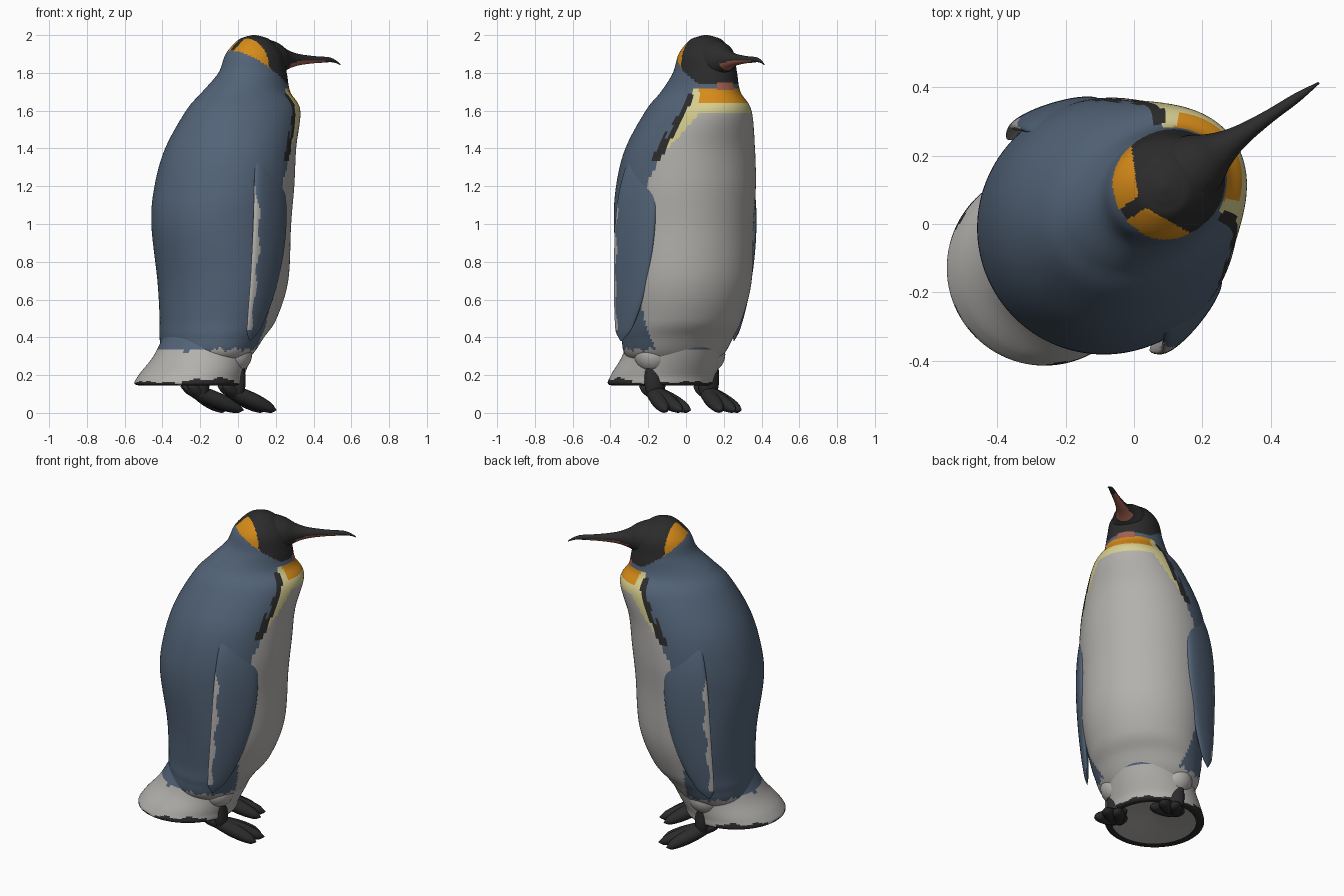
import bpy, bmesh, math
from mathutils import Matrix, Vector

cube = bpy.data.objects.get("Cube")
if cube:
    bpy.data.objects.remove(cube, do_unlink=True)

# Colours
COLOURS = {
    "slate_blue": (0.085, 0.125, 0.185),
    "pale_grey": (0.45, 0.44, 0.42),
    "charcoal": (0.025, 0.025, 0.025),
    "orange": (0.68, 0.26, 0.01),
    "cream": (0.68, 0.62, 0.28),
    "coral": (0.38, 0.12, 0.08),
}
MATERIALS = []
for name, rgb in COLOURS.items():
    material = bpy.data.materials.new(name)
    material.use_nodes = True
    material.diffuse_color = (*rgb, 1)
    shader = material.node_tree.nodes["Principled BSDF"]
    shader.inputs["Base Color"].default_value = (*rgb, 1)
    shader.inputs["Roughness"].default_value = 0.7
    MATERIALS.append(material)
BLUE, GREY, BLACK, ORANGE, CREAM, CORAL = range(len(MATERIALS))

# The bird is modelled facing +x, then turned to its heading
HEADING = Matrix.Rotation(math.radians(34), 4, "Z") @ Matrix.Translation((0, 0.04, 0))


def spline(keys, steps):
    """Catmull-Rom interpolation of equal-length tuples."""
    padded = [keys[0], *keys, keys[-1]]
    out = []
    for i in range(len(keys) - 1):
        for s in range(steps):
            t = s / steps
            out.append([b + t * ((c - a) + t * (2 * a - 5 * b + 4 * c - d)
                                 + t * t * (3 * b - a - 3 * c + d)) / 2
                        for a, b, c, d in zip(*padded[i:i + 4])])
    return out + [list(keys[-1])]


def loft(name, keys, ring, rule, steps=6, segments=32):
    """Skin rings along a path; ring maps a key and an angle to a point."""
    bm = bmesh.new()
    rows = [[bm.verts.new(ring(key, math.tau * i / segments)) for i in range(segments)]
            for key in spline(keys, steps)]
    for low, high in zip(rows, rows[1:]):
        for i in range(segments):
            j = (i + 1) % segments
            bm.faces.new((low[i], low[j], high[j], high[i]))
    bm.faces.new(rows[0][::-1])
    bm.faces.new(rows[-1])
    bmesh.ops.recalc_face_normals(bm, faces=bm.faces)
    for face in bm.faces:
        face.material_index = rule(*face.calc_center_median()) if callable(rule) else rule
        face.smooth = True
    mesh = bpy.data.meshes.new(name)
    bm.to_mesh(mesh)
    bm.free()
    for material in MATERIALS:
        mesh.materials.append(material)
    part = bpy.data.objects.new(name, mesh)
    bpy.context.collection.objects.link(part)
    part.matrix_world = HEADING


def spread(first, last, count):
    """Evenly spaced values including both ends."""
    return [first + (last - first) * i / (count - 1) for i in range(count)]


def ramp(value, start, end, low, high):
    t = min(1, max(0, (value - start) / (end - start)))
    return low + (high - low) * t


def upright(key, angle):
    """Key: height, centre, half depth, half width."""
    z, x, depth, width = key
    return (x + depth * math.cos(angle), width * math.sin(angle), z)


# Body with neck and head
def plumage(x, y, z):
    turn = math.degrees(math.atan2(abs(y), x - ramp(z, 1.2, 1.65, -0.06, 0.08)))
    bib = ramp(z, 0.9, 1.25, 78, 67) - ramp(z, 1.25, 1.65, 0, 22)
    ragged = math.sin(turn * 0.4) + math.sin(turn)
    if 1.705 < z < 1.75 and turn < 13:
        return CORAL
    if z > max(1.74, 1.91 - 0.67 * x):
        ear = abs(y) > 0.02 and x < 0.045 + abs(y) / 2
        return ORANGE if ear else BLACK
    if turn < bib and z < 1.715:
        if z > 1.64 and turn < 36:
            return ORANGE
        edge = z > 1.38 and turn > bib - 75 * (z - 1.38)
        return CREAM if edge or z > 1.58 else GREY
    if z < 0.335 + ragged * 0.007:
        return GREY
    if 1.34 < z < 1.69 and turn < bib + 8 + 2 * ragged:
        return BLACK
    return BLUE


loft("body", [
    (0.22, -0.15, 0.08, 0.14), (0.3, -0.17, 0.21, 0.27), (0.4, -0.14, 0.26, 0.31),
    (0.5, -0.1, 0.3, 0.33), (0.7, -0.07, 0.34, 0.36), (1, -0.08, 0.37, 0.37),
    (1.2, -0.06, 0.37, 0.37), (1.4, -0.02, 0.35, 0.34), (1.6, 0.06, 0.32, 0.26),
    (1.7, 0.08, 0.25, 0.19), (1.8, 0.12, 0.19, 0.16), (1.9, 0.13, 0.155, 0.14),
    (1.97, 0.13, 0.09, 0.09), (1.99, 0.13, 0.05, 0.05), (2, 0.13, 0.01, 0.01),
], upright, plumage, steps=12, segments=128)


# Beak flowing out of the face, drooping at the tip
def beak_ring(key, angle):
    """Key: distance forward, radius."""
    x, radius = key
    droop = 4 * max(0, x - 0.6) ** 2
    return (x, radius * math.cos(angle), 1.87 - droop + radius * math.sin(angle))


def beak_colour(x, y, z):
    jaw = 0.33 < x < 0.58 and z < ramp(x, 0.33, 0.42, 1.85, 1.866)
    return CORAL if jaw else BLACK


loft("beak", [
    (0.14, 0.11), (0.2, 0.11), (0.27, 0.09), (0.33, 0.056), (0.4, 0.033),
    (0.5, 0.02), (0.6, 0.014), (0.68, 0.003),
], beak_ring, beak_colour, steps=8)


# Broad skirt-like tail with a worn dark rim
def tail_ring(key, angle):
    """Key: height, centre, radius."""
    return upright((*key, key[-1]), angle)


def tail_colour(x, y, z):
    turn = abs(math.atan2(y, x + 0.28))
    ragged = (math.sin(5 * turn) + math.sin(13 * turn)) * 0.006
    if z > 0.335 + ragged:
        return BLUE
    rim = 0.178 if 1.2 < turn < 2.3 else 0.158
    outer = math.hypot(x + 0.28, y) > 0.245
    return BLACK if outer and z < rim + ragged else GREY


loft("tail", [
    (0.44, -0.13, 0.25), (0.3, -0.2, 0.26), (0.2, -0.27, 0.28),
    (0.15, -0.29, 0.28), (0.15, -0.27, 0.2), (0.17, -0.25, 0.02),
], tail_ring, tail_colour, steps=8, segments=96)


# Flipper keys: emerging from the shoulder and tapering to a swept-back tip
def flipper_key(t):
    chord = 0.13 * math.sqrt(abs(math.sin(math.pi * t ** 0.8))) + 0.004
    return (1.46 - 1.08 * t, -0.14 * t ** 3, 0.36 - 0.1 * (1 - t) ** 6, chord)


def flipper_colour(x, y, z):
    rear = ramp(z, 0.4, 0.9, -0.15, -0.113) + 0.008 * math.sin(z * 31)
    return GREY if 0.44 < z < 1.2 and x < rear else BLUE


# Toe keys: a sloping spindle, from behind the ankle to the claw
def toe_key(t):
    return (t, 0.015 + 0.09 * (1 - t), 0.045 * math.sqrt(max(0.001, 1 - ((t - 0.3) / 0.7) ** 2)))


def thigh_key(t):
    radius = 0.1 * math.sin(t) + 0.001
    return (0.31 - 0.1 * math.cos(t), -0.12, radius, radius)


SWING = Matrix.Rotation(math.radians(-17), 3, "Z")

for side, label in ((1, "left"), (-1, "right")):
    def blade(key, angle):
        z, x, y, chord = key
        p = SWING @ Vector((chord * math.cos(angle), chord * math.sin(angle) / 4, 0))
        return (x + p.x, side * (y + p.y), z)

    def column(key, angle):
        x, y, z = upright(key, angle)
        return (x, y + side * 0.17, z)

    loft(label + "_flipper", [flipper_key(t) for t in spread(0, 1, 24)],
         blade, flipper_colour, steps=4, segments=48)
    loft(label + "_thigh", [thigh_key(t) for t in spread(0, math.pi, 12)],
         column, GREY, steps=2)
    loft(label + "_leg", [(0.27, -0.1, 0.035, 0.06), (0.15, -0.1, 0.045, 0.06),
                          (0.08, -0.1, 0.03, 0.04)], column, BLACK)

    # Three splayed toes, the middle one longest
    for toe, turn, length in (("inner", -17, 0.25), ("middle", 0, 0.265), ("outer", 18, 0.23)):
        splay = Matrix.Rotation(side * math.radians(turn), 3, "Z")

        def toe_ring(key, angle):
            along, z, radius = key
            p = splay @ Vector((along * length, radius * math.cos(angle), 0))
            return (p.x - 0.11, p.y + side * 0.17, z + radius * math.sin(angle))

        loft(f"{label}_{toe}_toe", [toe_key(t) for t in spread(-0.4, 1, 14)],
             toe_ring, BLACK, steps=2, segments=16)
